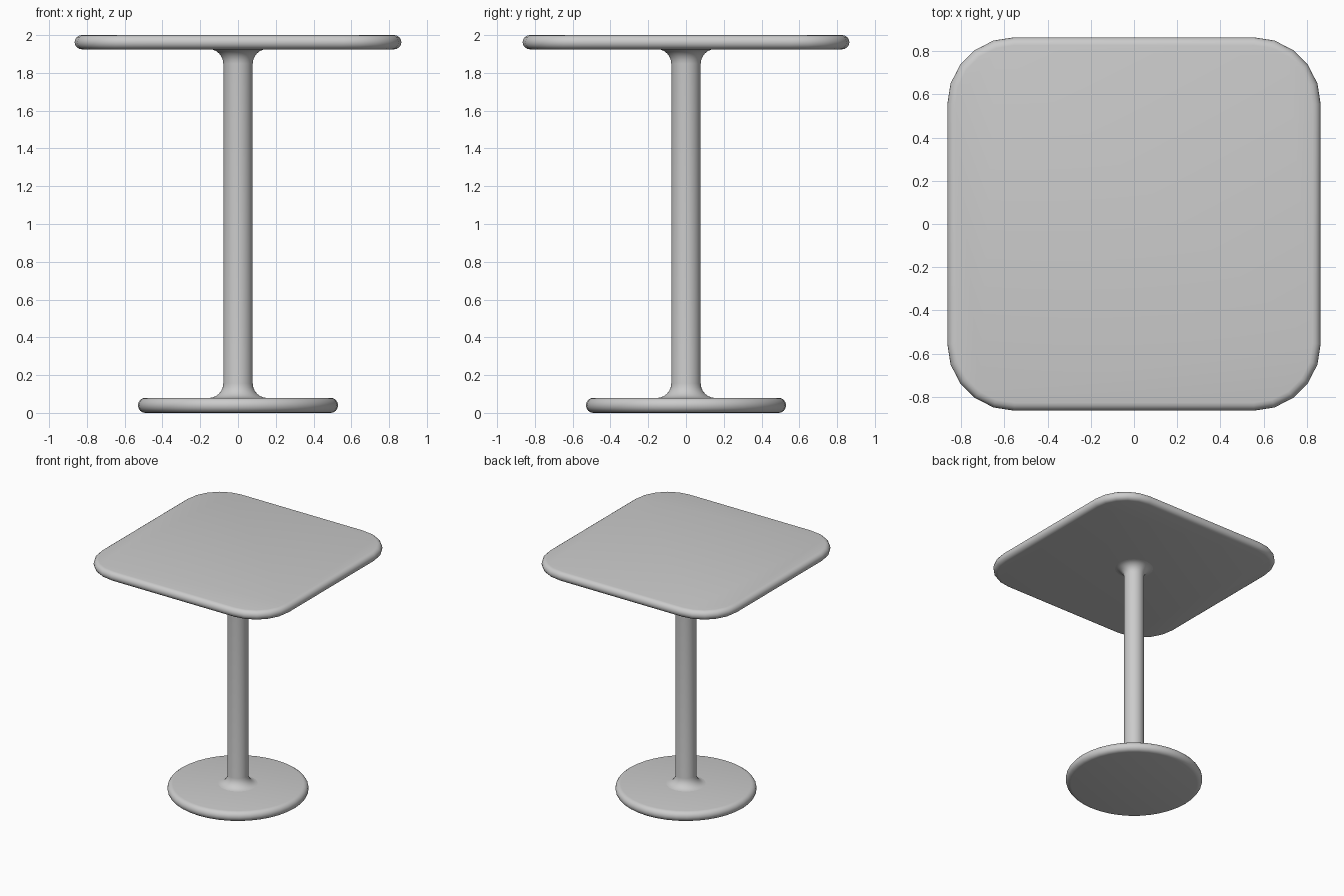
import bpy, bmesh
from math import sin, cos, pi, radians

if "Cube" in bpy.data.objects:
    bpy.data.objects.remove(bpy.data.objects["Cube"])


def loft(name, rings):
    """Skin a stack of equal-length closed rings and cap both ends."""
    bm = bmesh.new()
    loops = [[bm.verts.new(p) for p in ring] for ring in rings]
    n = len(loops[0])
    for a, b in zip(loops, loops[1:]):
        for i in range(n):
            j = (i + 1) % n
            bm.faces.new((a[i], a[j], b[j], b[i]))
    bm.faces.new(loops[0][::-1])
    bm.faces.new(loops[-1])
    bmesh.ops.recalc_face_normals(bm, faces=bm.faces[:])
    mesh = bpy.data.meshes.new(name)
    bm.to_mesh(mesh)
    bm.free()
    obj = bpy.data.objects.new(name, mesh)
    bpy.context.collection.objects.link(obj)
    bpy.ops.object.select_all(action='DESELECT')
    obj.select_set(True)
    bpy.context.view_layer.objects.active = obj
    bpy.ops.object.shade_smooth_by_angle(angle=radians(40))
    return obj


def rounded_square(core, radius, z, steps=5):
    """Square outline with arc corners centred at +-core."""
    pts = []
    for q, (sx, sy) in enumerate(((1, 1), (-1, 1), (-1, -1), (1, -1))):
        for k in range(steps + 1):
            a = (q + k / steps) * pi / 2
            pts.append((sx * core + radius * cos(a), sy * core + radius * sin(a), z))
    return pts


def circle(radius, z, sides=40):
    return [(radius * cos(2 * pi * i / sides), radius * sin(2 * pi * i / sides), z)
            for i in range(sides)]


def bullnose(z0, z1, steps=8):
    """(inset, z) pairs of a half-round edge from bottom to top."""
    r = (z1 - z0) / 2
    return [(r - r * cos(a), z0 + r + r * sin(a))
            for a in (-pi / 2 + pi * k / steps for k in range(steps + 1))]


# Table top: rounded square slab with a bullnose edge
loft("table_top", [rounded_square(0.555, 0.31 - d, z) for d, z in bullnose(1.925, 2.0)])

# Foot: round disc with a bullnose edge
loft("base_disc", [circle(0.53 - d, z) for d, z in bullnose(0.0, 0.08)])

# Column: straight tube flaring into the base and the top
R, F = 0.078, 0.077
flare = [(R + F - F * sin(a), F - F * cos(a)) for a in (pi / 2 * k / 6 for k in range(7))]
profile = [(r, 0.079 + h) for r, h in flare] + [(r, 1.926 - h) for r, h in reversed(flare)]
loft("column", [circle(r, z) for r, z in profile])
